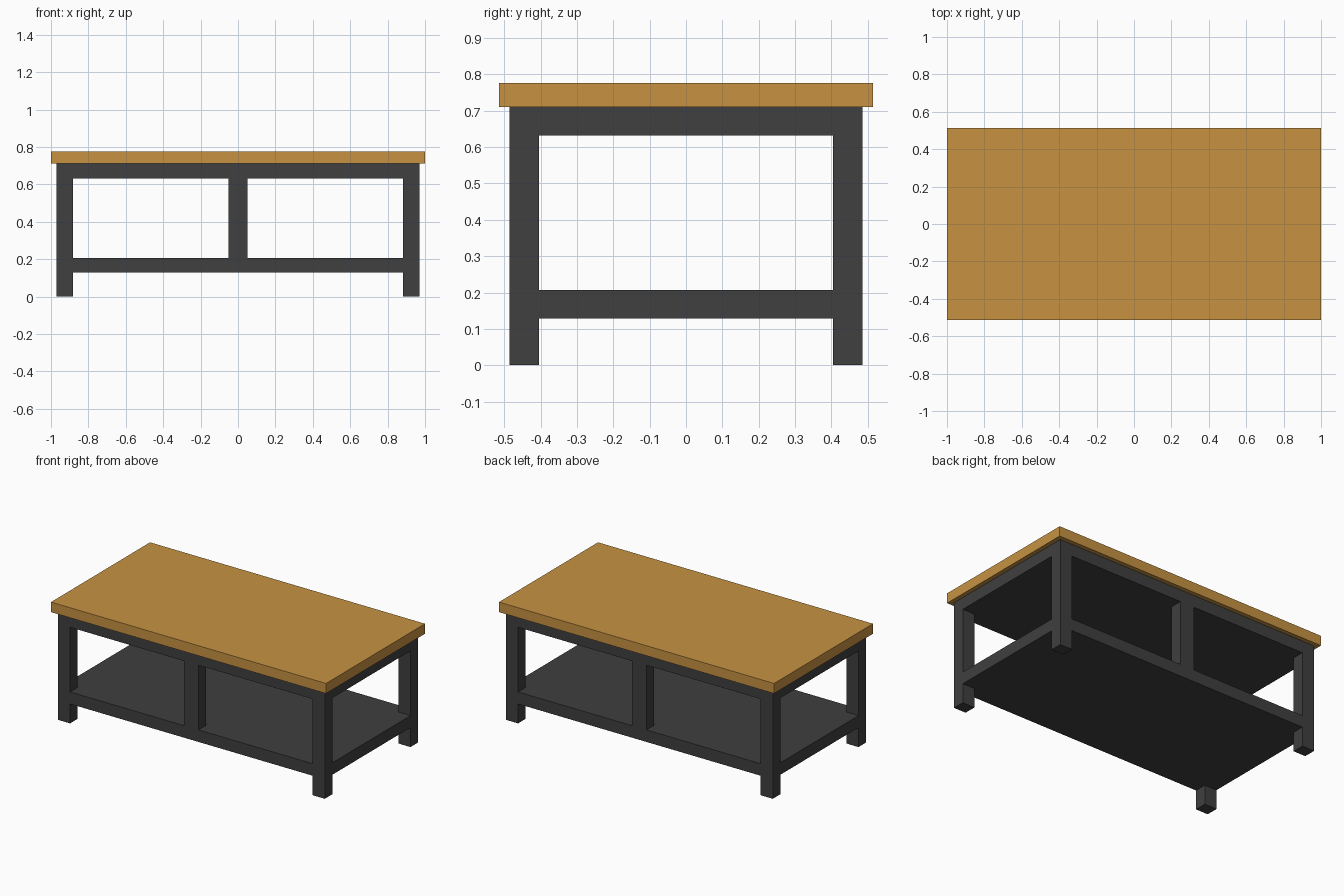
import bpy, bmesh

if "Cube" in bpy.data.objects:
    bpy.data.objects.remove(bpy.data.objects["Cube"])

def material(name, rgb):
    m = bpy.data.materials.new(name)
    m.diffuse_color = (*rgb, 1)
    m.use_nodes = True
    m.node_tree.nodes["Principled BSDF"].inputs["Base Color"].default_value = m.diffuse_color
    return m

wood = material("oak", (0.57, 0.29, 0.055))
dark = material("dark_paint", (0.05, 0.05, 0.05))

def prism(name, outline, z0, z1, mat):
    """Extrude a flat outline from z0 up to z1."""
    bm = bmesh.new()
    face = bm.faces.new([bm.verts.new((x, y, z0)) for x, y in outline])
    ext = bmesh.ops.extrude_face_region(bm, geom=[face], use_keep_orig=True)
    verts = [v for v in ext["geom"] if isinstance(v, bmesh.types.BMVert)]
    bmesh.ops.translate(bm, verts=verts, vec=(0, 0, z1 - z0))
    bmesh.ops.recalc_face_normals(bm, faces=bm.faces)
    me = bpy.data.meshes.new(name)
    bm.to_mesh(me)
    bm.free()
    me.materials.append(mat)
    ob = bpy.data.objects.new(name, me)
    bpy.context.collection.objects.link(ob)
    return ob

def box(name, x0, x1, y0, y1, z0, z1, mat):
    return prism(name, [(x0, y0), (x1, y0), (x1, y1), (x0, y1)], z0, z1, mat)

X, Y = 0.971, 0.485        # outer frame half sizes
XI, YI = 0.882, 0.405      # inner faces of the legs
TOP = 0.711                # underside of the tabletop
SHELF, APRON = (0.128, 0.207), (0.632, TOP)

# Tabletop
box("tabletop", -1, 1, -0.514, 0.514, TOP, 0.777, wood)

# Corner legs
for sx, side in ((-1, "left"), (1, "right")):
    for sy, end in ((-1, "front"), (1, "back")):
        xs, ys = sorted((sx * XI, sx * X)), sorted((sy * YI, sy * Y))
        box(f"{end}_{side}_leg", *xs, *ys, 0, TOP, dark)

# Shelf and apron slabs, notched around the legs and flush with them
notched = [(-XI, -Y), (XI, -Y), (XI, -YI), (X, -YI), (X, YI), (XI, YI),
           (XI, Y), (-XI, Y), (-XI, YI), (-X, YI), (-X, -YI), (-XI, -YI)]
prism("shelf", notched, *SHELF, dark)
prism("apron", notched, *APRON, dark)

# Centre posts on the two long sides
box("front_post", -0.052, 0.052, -Y, -YI, SHELF[1], APRON[0], dark)
box("back_post", -0.052, 0.052, YI, Y, SHELF[1], APRON[0], dark)
